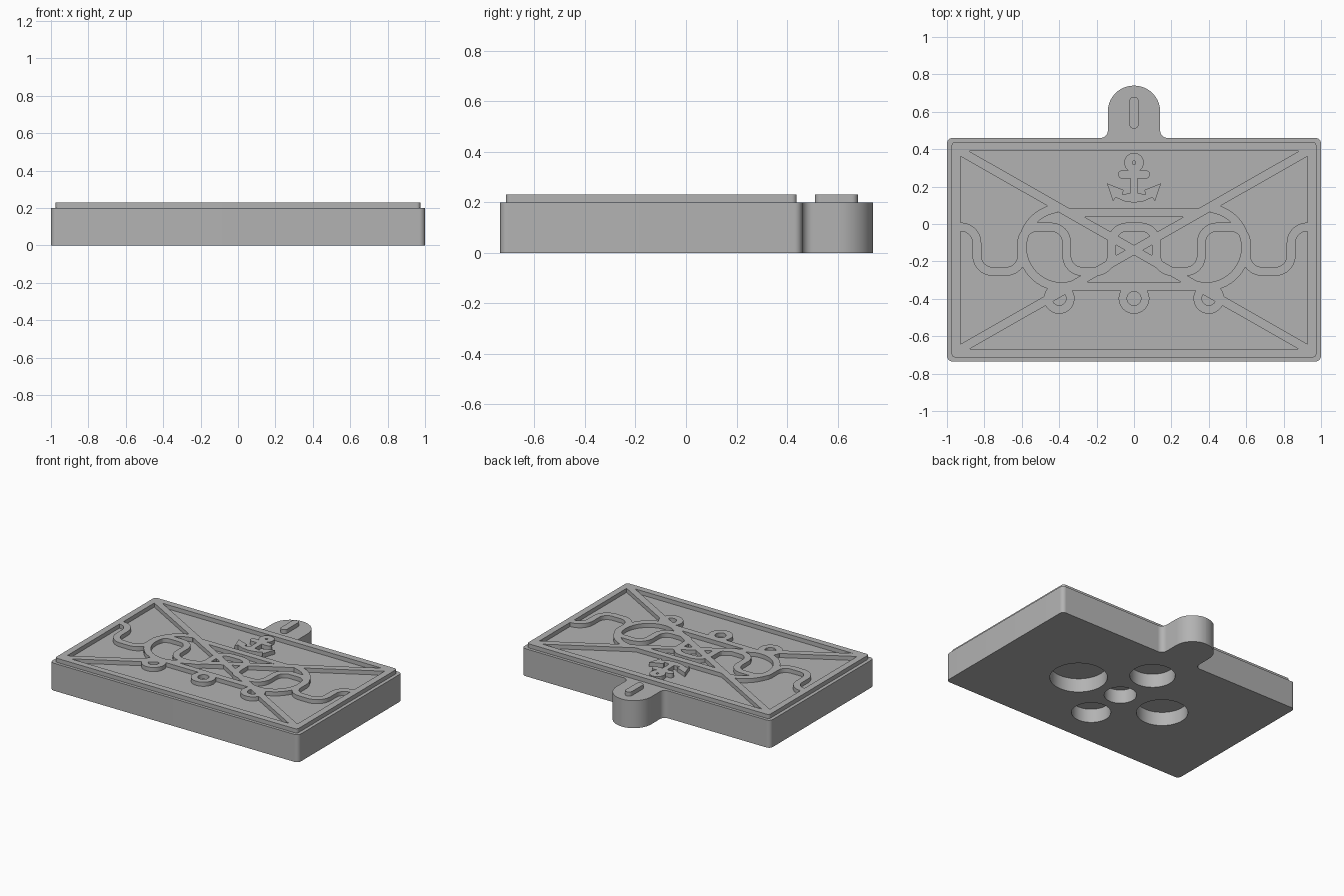
import bpy
import bmesh
from math import sin, cos, tan, radians, pi
from mathutils import Vector

cube = bpy.data.objects.get("Cube")
if cube:
    bpy.data.objects.remove(cube, do_unlink=True)

grey = bpy.data.materials.new("plain_grey")
grey.use_nodes = True
grey.diffuse_color = (0.45, 0.45, 0.45, 1)
grey.node_tree.nodes["Principled BSDF"].inputs["Base Color"].default_value = (0.45, 0.45, 0.45, 1)

PLATE_TOP, RELIEF_TOP, SUNK = 0.2, 0.23, 0.19
BAND = 0.047
MID = -0.14


def prism(name, outline, low=SUNK, high=RELIEF_TOP):
    """Extrude a flat outline between two heights."""
    bm = bmesh.new()
    face = bm.faces.new([bm.verts.new((p[0], p[1], low)) for p in outline])
    top = bmesh.ops.extrude_face_region(bm, geom=[face])["geom"]
    for v in top:
        if isinstance(v, bmesh.types.BMVert):
            v.co.z = high
    bmesh.ops.recalc_face_normals(bm, faces=bm.faces)
    mesh = bpy.data.meshes.new(name)
    bm.to_mesh(mesh)
    bm.free()
    mesh.materials.append(grey)
    obj = bpy.data.objects.new(name, mesh)
    bpy.context.collection.objects.link(obj)
    return obj


def combine(target, other, operation="UNION"):
    """Apply a boolean and discard the second object."""
    mod = target.modifiers.new("combine", "BOOLEAN")
    mod.operation, mod.object, mod.solver = operation, other, "EXACT"
    bpy.context.view_layer.objects.active = target
    bpy.ops.object.modifier_apply(modifier=mod.name)
    bpy.data.objects.remove(other, do_unlink=True)
    return target


def rounded(corners, radii, closed=True, steps=10):
    """Replace each corner of a path by an arc."""
    pts = [Vector(c) for c in corners]
    if not isinstance(radii, (list, tuple)):
        radii = [radii] * len(pts)
    out = []
    for i, (p, r) in enumerate(zip(pts, radii)):
        if r == 0 or (not closed and i in (0, len(pts) - 1)):
            out.append(p)
            continue
        a = (pts[i - 1] - p).normalized()
        b = (pts[(i + 1) % len(pts)] - p).normalized()
        half = a.angle(b) / 2
        centre = p + (a + b).normalized() * r / sin(half)
        start = (p + a * r / tan(half) - centre).normalized()
        end = (p + b * r / tan(half) - centre).normalized()
        out += [centre + start.slerp(end, k / steps).normalized() * r for k in range(steps + 1)]
    return out


def box(x0, x1, y0, y1, r=0.0):
    return rounded([(x0, y0), (x1, y0), (x1, y1), (x0, y1)], r)


def arc(x, y, r, start=0, end=360, steps=48):
    count = steps if end - start == 360 else steps + 1
    return [Vector((x + r * cos(radians(start + (end - start) * k / steps)),
                    y + r * sin(radians(start + (end - start) * k / steps)))) for k in range(count)]


def ribbon(name, path, width=BAND):
    """Band of even width along an open path."""
    path = [Vector(p) for p in path]
    left, right = [], []
    for i, p in enumerate(path):
        d = (path[min(i + 1, len(path) - 1)] - path[max(i - 1, 0)]).normalized()
        side = Vector((-d.y, d.x)) * width / 2
        left.append(p + side)
        right.append(p - side)
    return prism(name, left + right[::-1])


# Plate with hanging tab
plate = prism("plate", rounded(
    [(-1, -0.735), (1, -0.735), (1, 0.46), (0.14, 0.46), (0.14, 0.74),
     (-0.14, 0.74), (-0.14, 0.46), (-1, 0.46)],
    [0.03, 0.03, 0.03, 0.04, 0.139, 0.139, 0.04, 0.03]), 0, PLATE_TOP)

# Round sockets in the underside
for x, y, r in [(0.36, MID, 0.19), (-0.36, MID, 0.17), (0, 0.19, 0.15),
                (0, -0.44, 0.13), (0, MID, 0.107)]:
    combine(plate, prism("socket_cutter", arc(x, y, r), -0.1, 0.1), "DIFFERENCE")

# Raised border
relief = prism("raised_pattern", box(-0.975, 0.975, -0.713, 0.438, 0.02))
combine(relief, prism("border_cutter", box(-0.928, 0.928, -0.667, 0.39), 0, 1), "DIFFERENCE")

# Crossed diagonals and the two level bars
for s in (-1, 1):
    combine(relief, ribbon("diagonal", [(-0.949, MID - s * 0.541), (0.949, MID + s * 0.541)]))
    y = MID + 0.004 + s * 0.197
    combine(relief, ribbon("level_bar", [(-0.345, y), (0.345, y)]))

# Meandering band
wave = [(-0.95, -0.016)]
for i in range(8):
    ys = (-0.016, -0.254) if i % 2 == 0 else (-0.254, -0.016)
    wave += [(-0.84 + 0.24 * i, y) for y in ys]
wave.append((0.95, -0.016))
combine(relief, ribbon("meander", rounded(wave, 0.085, closed=False)))

# Side loops and hanging rings
for s in (-1, 1):
    loop = [(s * -p.x, p.y) for p in arc(-0.387, -0.125, 0.21, 97, 292)]
    combine(relief, ribbon("side_loop", loop))
for x in (-0.4, 0, 0.4):
    ring = prism("hanging_ring", arc(x, -0.398, 0.082))
    combine(ring, prism("ring_cutter", arc(x, -0.398, 0.037), 0, 1), "DIFFERENCE")
    combine(relief, ring)

# Anchor emblem
half = [(0.02, 0.165), (0.062, 0.158), (0.055, 0.182), (0.145, 0.218), (0.112, 0.122),
        (0.098, 0.142), (0.05, 0.121)]
anchor = prism("anchor", half[::-1] + [(-x, y) for x, y in half] + [(0, 0.114)])
combine(anchor, prism("anchor_shaft", box(-0.02, 0.02, 0.15, 0.3)))
combine(anchor, prism("anchor_stock", box(-0.085, 0.085, 0.243, 0.287, 0.0215)))
combine(anchor, prism("anchor_eye", arc(0, 0.328, 0.052)))
combine(anchor, prism("eye_cutter", arc(0, 0.328, 0.009, steps=16), 0, 1), "DIFFERENCE")

# Raised slot shape on the tab
slot = prism("tab_bar", box(-0.025, 0.025, 0.51, 0.68, 0.0245))

# Smooth curved walls, keep edges crisp
bpy.ops.object.select_all(action="DESELECT")
for obj in (plate, relief, anchor, slot):
    obj.select_set(True)
bpy.context.view_layer.objects.active = plate
bpy.ops.object.shade_smooth_by_angle(angle=pi / 6)
